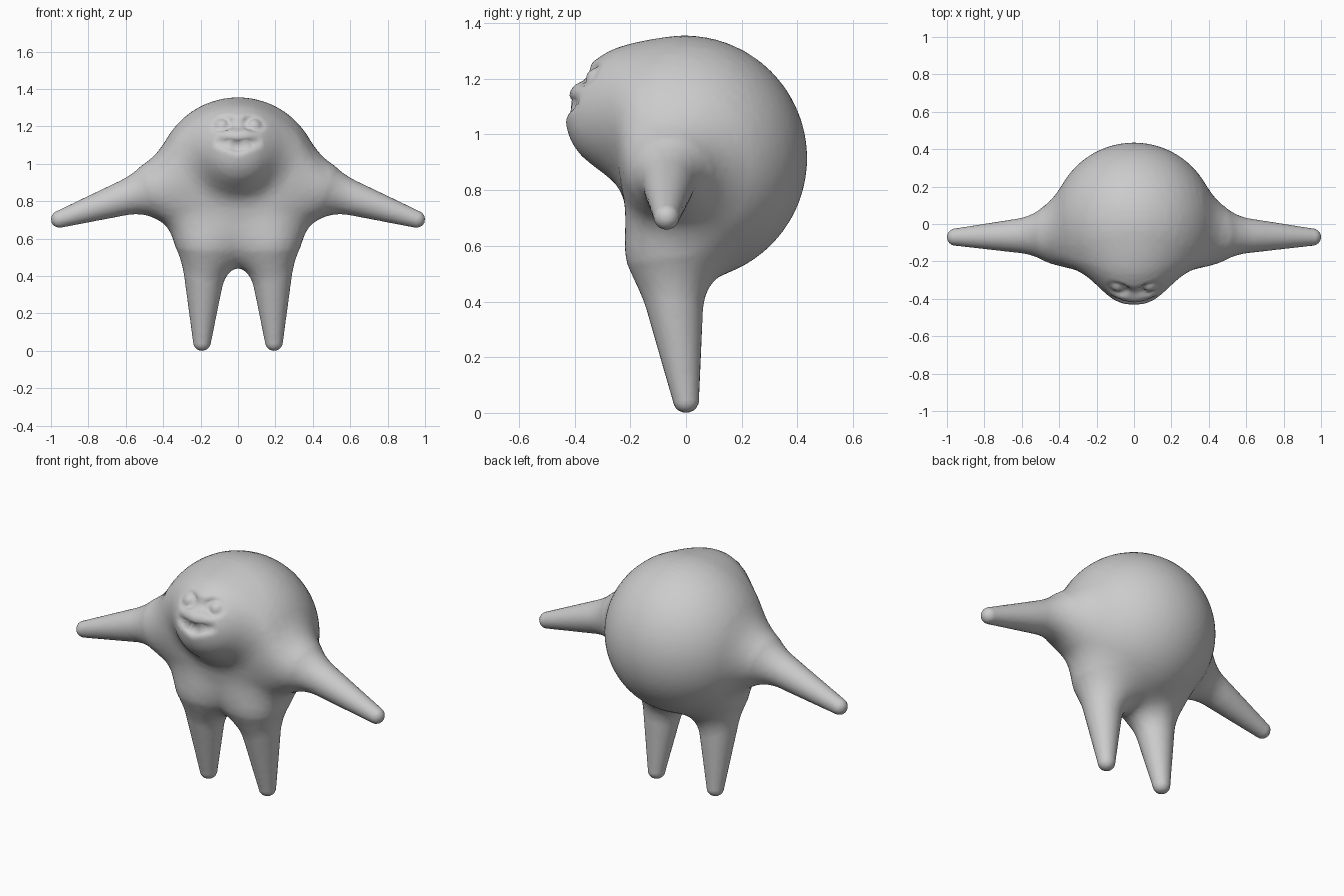
import bpy, bmesh
from math import sqrt
from mathutils import Vector, Matrix

if "Cube" in bpy.data.objects:
    bpy.data.objects.remove(bpy.data.objects["Cube"])

V = Vector


# --- smooth blending helpers ---
def smin(a, b, k):
    h = max(k - abs(a - b), 0.0) / k
    return min(a, b) - h * h * k * 0.25


def smax(a, b, k):
    return -smin(-a, -b, k)


def ball(p, c, r):
    return (p - c).length - r


def egg(p, c, r):
    d = p - c
    a = sqrt((d.x / r[0]) ** 2 + (d.y / r[1]) ** 2 + (d.z / r[2]) ** 2)
    return (a - 1.0) * min(r)


def limb(p, a, b, ra, rb):
    ab = b - a
    t = min(max((p - a).dot(ab) / ab.length_squared, 0.0), 1.0)
    return (p - a - ab * t).length - (ra + (rb - ra) * t)


# --- part placement (right half, mirrored by |x|) ---
BODY, BODY_R = V((0, -0.005, 0.915)), 0.44
FACE, FACE_R = V((0, -0.22, 1.07)), 0.213
HAND, SHOULDER = V((0.954, -0.07, 0.704)), V((0.48, -0.06, 0.86))
FOOT, HIP = V((0.195, 0.0, 0.047)), V((0.18, -0.06, 0.55))
EYE, LID = V((0.085, -0.365, 1.222)), V((0.085, -0.318, 1.197))
BROW = V((0, -0.402, 1.235))
LIP, LIP_END = V((0, -0.425, 1.095)), V((0.105, -0.405, 1.118))


def shape(p):
    m = V((abs(p.x), p.y, p.z))
    s = V((sqrt(p.x * p.x + 0.001), p.y, p.z))
    # round back with a flattened belly
    d = ball(p, BODY, BODY_R)
    belly = (-p.y - 0.19 - (p.z - 0.6) * 0.2) * 0.98
    d = smax(d, belly, 0.12)
    # arms and legs
    d = smin(d, limb(m, HAND, SHOULDER, 0.046, 0.11), 0.2)
    d = smin(d, limb(s, FOOT, HIP, 0.047, 0.13), 0.15)
    # face bulge
    d = smin(d, ball(p, FACE, FACE_R), 0.11)
    # sculpted eye sockets, eyelids, brow dip and mouth
    if p.y < -0.15 and p.z > 0.95:
        d = smax(d, -egg(m, EYE, (0.06, 0.055, 0.045)), 0.025)
        d = smin(d, ball(m, LID, 0.042), 0.015)
        d = smax(d, -ball(p, BROW, 0.05), 0.03)
        d = smax(d, -limb(m, LIP, LIP_END, 0.03, 0.014), 0.03)
    return d


def project(mesh, steps):
    e = 0.002
    ex, ey, ez = V((e, 0, 0)), V((0, e, 0)), V((0, 0, e))
    for v in mesh.vertices:
        p = v.co.copy()
        for _ in range(steps):
            f = shape(p)
            if abs(f) < 0.0006:
                break
            g = V((shape(p + ex) - f, shape(p + ey) - f, shape(p + ez) - f)) / e
            step = g * (f / max(g.length_squared, 0.15))
            if step.length > 0.06:
                step *= 0.06 / step.length
            p -= step
        v.co = p


def remesh(obj, size):
    mod = obj.modifiers.new("remesh", 'REMESH')
    mod.mode = 'VOXEL'
    mod.voxel_size = size
    mod.use_smooth_shade = True
    dg = bpy.context.evaluated_depsgraph_get()
    new = bpy.data.meshes.new_from_object(obj.evaluated_get(dg))
    obj.modifiers.clear()
    obj.data = new


# --- rough block-out from spheres ---
bm = bmesh.new()


def add_ball(c, r):
    bmesh.ops.create_uvsphere(bm, u_segments=24, v_segments=16, radius=r,
                              matrix=Matrix.Translation(c))


add_ball(V((0, 0.04, 0.9)), 0.38)
add_ball(FACE, FACE_R)
for side in (-1, 1):
    for a, b, ra, rb in ((HAND, V((0.2, -0.05, 0.92)), 0.046, 0.15),
                         (FOOT, V((0.17, -0.06, 0.7)), 0.047, 0.14)):
        for i in range(25):
            t = i / 24
            c = a.lerp(b, t)
            add_ball(V((c.x * side, c.y, c.z)), ra + (rb - ra) * t)
me = bpy.data.meshes.new("creature_body")
bm.to_mesh(me)
bm.free()
body = bpy.data.objects.new("creature_body", me)
bpy.context.collection.objects.link(body)

# --- coarse fit, then fine fit ---
remesh(body, 0.03)
project(body.data, 6)
body.data.update()
remesh(body, 0.014)
project(body.data, 4)
body.data.update()
for poly in body.data.polygons:
    poly.use_smooth = True
